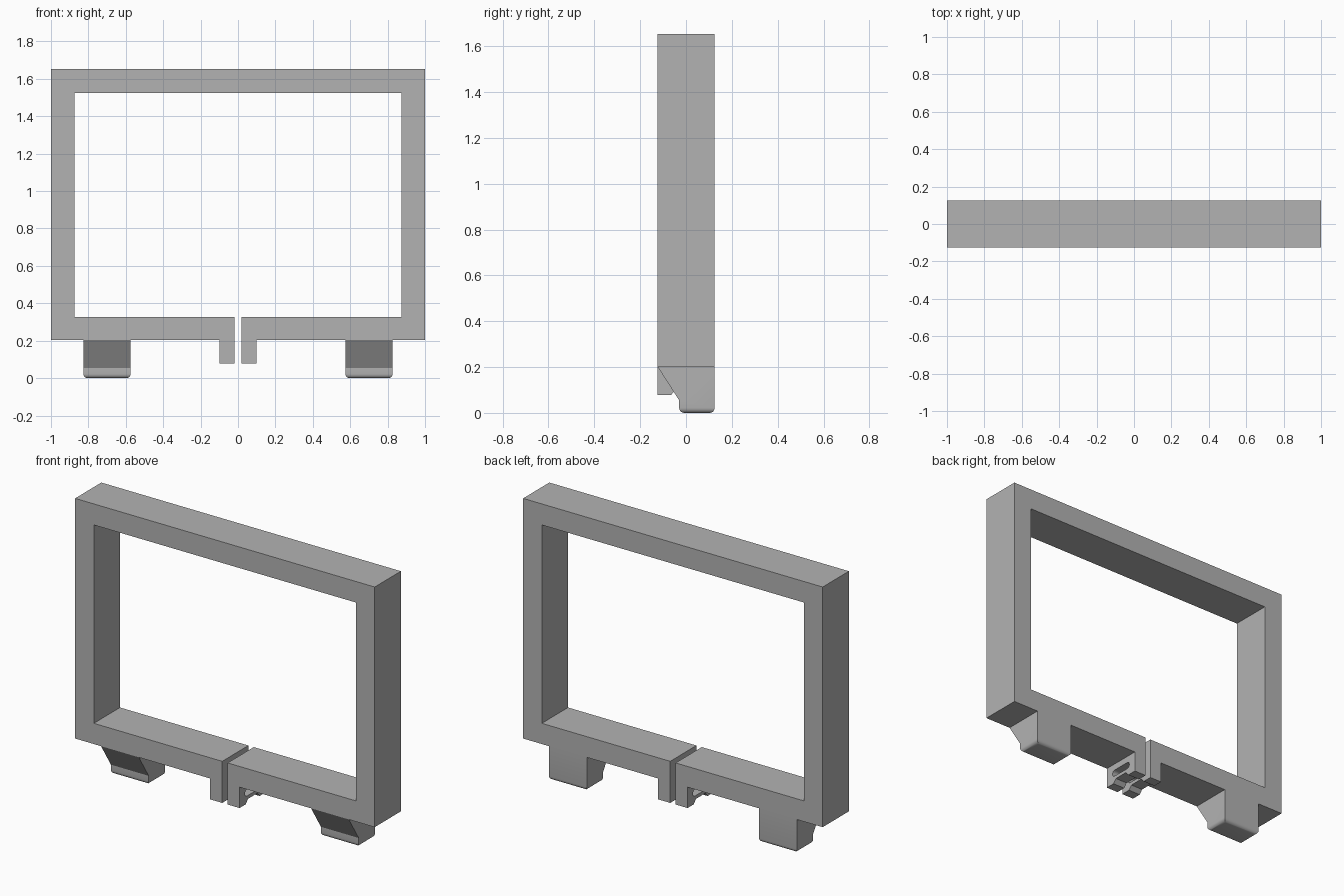
import bpy, bmesh, math
from mathutils import Vector

cube = bpy.data.objects.get("Cube")
if cube:
    bpy.data.objects.remove(cube, do_unlink=True)

grey = bpy.data.materials.new("plain grey")
grey.use_nodes = True
colour = (0.45, 0.45, 0.45, 1)
grey.diffuse_color = colour
grey.node_tree.nodes["Principled BSDF"].inputs["Base Color"].default_value = colour


def extrude(name, points, place, start, end, round_low=0):
    """Extrude a 2D outline between two depths; optionally round its bottom edges."""
    bm = bmesh.new()
    face = bm.faces.new([bm.verts.new(place(u, v, start)) for u, v in points])
    grown = bmesh.ops.extrude_face_region(bm, geom=[face])["geom"]
    shift = Vector(place(0, 0, end)) - Vector(place(0, 0, start))
    bmesh.ops.translate(bm, vec=shift,
                        verts=[g for g in grown if isinstance(g, bmesh.types.BMVert)])
    bmesh.ops.recalc_face_normals(bm, faces=bm.faces)
    if round_low:
        low = [e for e in bm.edges if all(v.co.z < 0.001 for v in e.verts)]
        bmesh.ops.bevel(bm, geom=low, offset=round_low, segments=5,
                        profile=0.5, affect='EDGES', clamp_overlap=True)
    mesh = bpy.data.meshes.new(name)
    bm.to_mesh(mesh)
    bm.free()
    mesh.materials.append(grey)
    obj = bpy.data.objects.new(name, mesh)
    bpy.context.collection.objects.link(obj)
    return obj


def along_y(u, v, d):
    return (u, d, v)


def along_x(u, v, d):
    return (d, u, v)


DEPTH = 0.125            # half thickness of the frame
BASE, TOP = 0.203, 1.652
GAP = 0.018              # half width of the split
INNER, SILL, HEAD = 0.875, 0.328, 1.525

# Split rectangular frame
right_half = [(GAP, SILL), (GAP, BASE), (1, BASE), (1, TOP)]
opening = [(-INNER, SILL), (-INNER, HEAD), (INNER, HEAD), (INNER, SILL)]
left_half = [(-x, z) for x, z in reversed(right_half)]
extrude("frame", right_half + left_half + opening, along_y, -DEPTH, DEPTH)

# Outlines of the foot, the notched clamp tab and its bolt slot
foot = [(-DEPTH, BASE), (-0.03, 0.055), (-0.03, 0), (DEPTH, 0), (DEPTH, BASE)]
tab_front = [(-DEPTH, BASE), (-DEPTH, 0.077), (-0.066, 0.077), (-0.045, 0.102)]
tab = tab_front + [(-y, z) for y, z in reversed(tab_front)]
slot = []
for i in range(18):
    a = math.pi * (i if i < 9 else i - 1) / 8 - math.pi / 2
    side = 1 if i < 9 else -1
    slot.append((side * 0.055 + 0.02 * math.cos(a), 0.143 + 0.02 * math.sin(a)))

for side, sign in (("left", 1), ("right", -1)):
    foot_obj = extrude(side + "_foot", foot, along_x, sign * 0.575, sign * 0.827, 0.022)
    tab_obj = extrude(side + "_clamp_tab", tab, along_x, sign * GAP, sign * 0.098)
    cutter = extrude(side + "_slot_cutter", slot, along_x, 0, sign * 0.2)
    cutter.hide_render = True
    cutter.hide_set(True)
    cut = tab_obj.modifiers.new("bolt slot", 'BOOLEAN')
    cut.operation = 'DIFFERENCE'
    cut.solver = 'EXACT'
    cut.object = cutter
    # Smooth the rounded foot edges
    bpy.ops.object.select_all(action='DESELECT')
    foot_obj.select_set(True)
    bpy.context.view_layer.objects.active = foot_obj
    bpy.ops.object.shade_smooth_by_angle(angle=math.radians(30))
